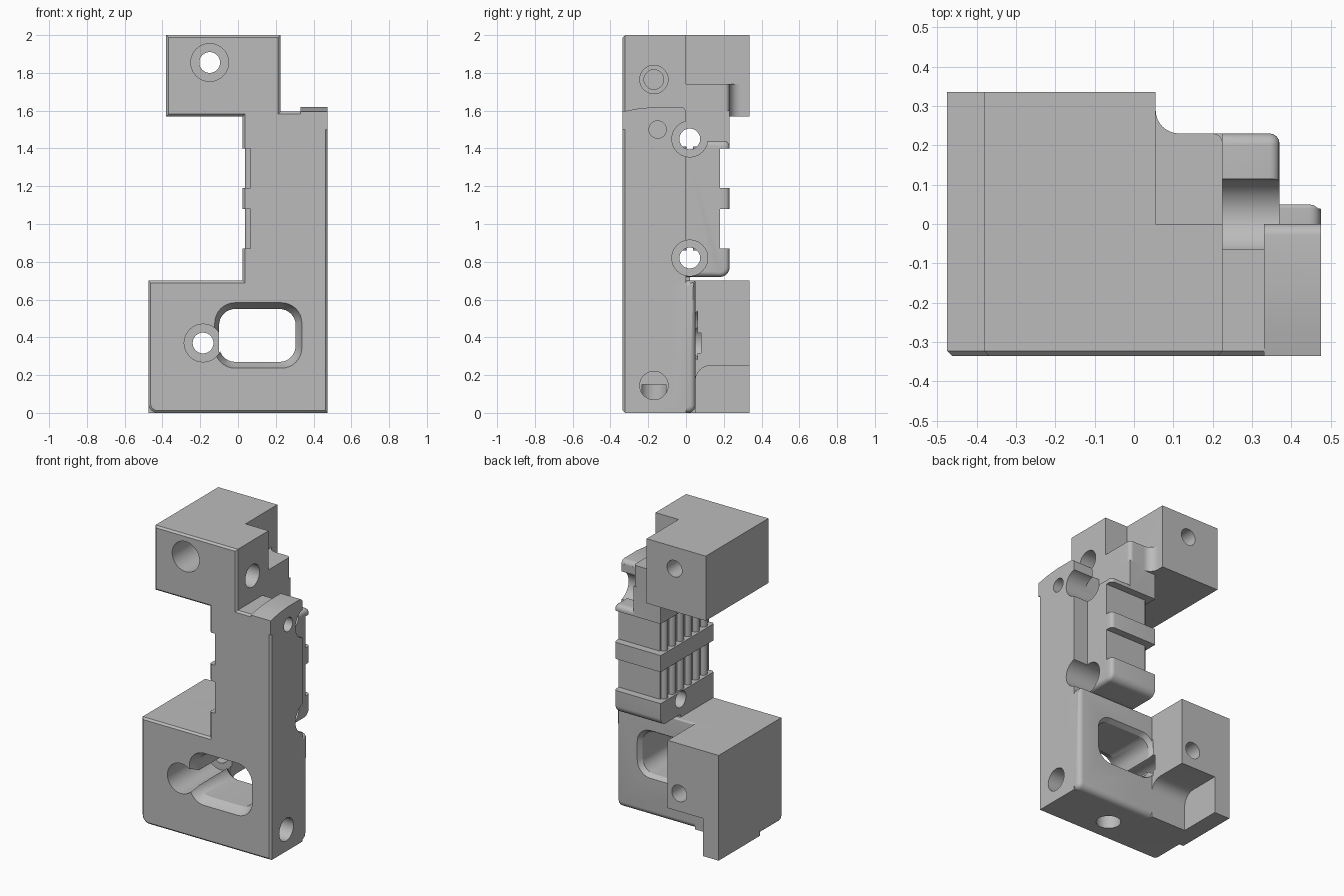
import bpy, bmesh, math
from mathutils import Vector

cube = bpy.data.objects.get("Cube")
if cube:
    bpy.data.objects.remove(cube, do_unlink=True)

grey = bpy.data.materials.new("plain_grey")
grey.use_nodes = True
COLOUR = (0.5, 0.5, 0.5, 1)
grey.diffuse_color = COLOUR
grey.node_tree.nodes["Principled BSDF"].inputs["Base Color"].default_value = COLOUR


def fillet(points):
    """Round each right-angled corner that carries a radius."""
    out = []
    for i, p in enumerate(points):
        here = Vector(p[:2])
        if len(p) == 2:
            out.append(here)
            continue
        d1 = (Vector(points[i - 1][:2]) - here).normalized()
        d2 = (Vector(points[(i + 1) % len(points)][:2]) - here).normalized()
        centre = here + (d1 + d2) * p[2]
        for k in range(9):
            a = math.pi / 2 * k / 8
            out.append(centre - (d2 * math.cos(a) + d1 * math.sin(a)) * p[2])
    return out


def place(axis, p, t):
    return {"x": (t, p[0], p[1]), "y": (p[0], t, p[1]), "z": (p[0], p[1], t)}[axis]


def loft(name, axis, sections, edge=None):
    """Skin matching outlines along an axis; edge = (end, size, segments) bevels one cap."""
    bm = bmesh.new()
    rings = [[bm.verts.new(place(axis, p, t)) for p in pts] for pts, t in sections]
    caps = [bm.faces.new(rings[0]), bm.faces.new(rings[-1])]
    n = len(rings[0])
    for a, b in zip(rings, rings[1:]):
        for i in range(n):
            bm.faces.new((a[i], a[(i + 1) % n], b[(i + 1) % n], b[i]))
    bmesh.ops.recalc_face_normals(bm, faces=bm.faces)
    if edge:
        bmesh.ops.bevel(bm, geom=list(caps[edge[0]].edges), offset=edge[1],
                        segments=edge[2], profile=0.5, affect='EDGES')
    mesh = bpy.data.meshes.new(name)
    bm.to_mesh(mesh)
    bm.free()
    mesh.materials.append(grey)
    obj = bpy.data.objects.new(name, mesh)
    bpy.context.collection.objects.link(obj)
    return obj


def prism(name, axis, points, lo, hi, edge=None):
    pts = fillet(points)
    return loft(name, axis, [(pts, lo), (pts, hi)], edge)


def rect(u0, u1, v0, v1, r=0):
    corners = [(u0, v0), (u1, v0), (u1, v1), (u0, v1)]
    return [c + (r,) for c in corners] if r else corners


def box(name, x0, x1, y0, y1, z0, z1):
    return prism(name, "z", rect(x0, x1, y0, y1), z0, z1)


def drill(name, axis, centre, radius, lo, hi):
    ring = [(centre[0] + radius * math.cos(a), centre[1] + radius * math.sin(a))
            for a in (math.tau * k / 40 for k in range(40))]
    return loft(name, axis, [(ring, lo), (ring, hi)])


def combine(body, tool, operation):
    tool.hide_render = True
    mod = body.modifiers.new(tool.name, 'BOOLEAN')
    mod.operation, mod.solver, mod.object = operation, 'EXACT', tool
    bpy.context.view_layer.objects.active = body
    bpy.ops.object.modifier_apply(modifier=mod.name)
    bpy.data.objects.remove(tool, do_unlink=True)


# Front plate: stepped outline with a chamfered front rim
body = prism("bracket_body", "y", [
    (-.475, 0, .05), (.475, 0), (.475, 1.595), (.225, 1.595), (.225, 2), (-.38, 2),
    (-.38, 1.57), (.025, 1.57), (.025, .7), (-.475, .7)], -.335, 0, (0, .012, 1))

# Solid parts behind the plate
solids = [
    prism("raised_tab", "x", [(-.335, 1.5), (0, 1.5), (0, 1.62, .03), (-.16, 1.62),
                              (-.26, 1.61), (-.335, 1.595)], .33, .475),
    prism("foot_plate", "x", [(-.1, 0), (.05, 0, .04), (.05, .7, .01), (-.1, .7)],
          -.475, .475, (1, .03, 4)),
    box("lower_block", -.475, -.1, -.1, .335, 0, .7),
    box("upper_block", -.38, .055, -.1, .335, 1.57, 2),
    prism("ledge", "z", [(0, -.1), (.225, -.1), (.225, .23, .025), (.055, .23, .06),
                         (.055, .3), (0, .3)], 1.57, 1.74),
    box("column_top", .025, .225, -.1, .23, 1.35, 1.6),
    prism("rear_column", "x", [(-.1, .72), (.23, .72, .05), (.23, 1.44, .03), (-.1, 1.44)],
          .025, .37, (1, .025, 4)),
    box("column_neck", .025, .34, -.1, .02, .65, .8),
]
for part in solids:
    combine(body, part, 'UNION')

# Cuts: rounded window, foot notch, channels on the column
cutters = [
    loft("window", "y", [(fillet(rect(-.125, .34, .235, .585, .11)), -.34),
                         (fillet(rect(-.115, .33, .245, .575, .1)), -.31),
                         (fillet(rect(-.1, .305, .27, .55, .085)), -.27),
                         (fillet(rect(-.1, .305, .27, .55, .085)), .02),
                         (fillet(rect(-.125, .33, .245, .575, .1)), .06)]),
    prism("foot_notch", "x", [(.05, -.1), (.4, -.1), (.4, .25), (.05, .25, .08)], -.36, 0),
    box("bolt_slot", .225, .33, -.065, .12, 1.45, 1.7),
    box("bolt_slot_rear", .225, .4, 0, .12, 1.44, 1.7),
]
for low, high in ((.87, 1.08), (1.19, 1.4)):
    cutters.append(box("side_channel", -.1, .065, -.4, .4, low, high))
    cutters.append(box("rear_channel", -.1, .5, .18, .4, low, high))

# Counterbored mounting holes from the front and from the side
for centre, floor in (((-.15, 1.855), .08), ((-.185, .37), .08)):
    cutters.append(drill("front_counterbore", "y", centre, .1, -.4, floor))
    cutters.append(drill("front_bolt_hole", "y", centre, .055, -.3, .4))
for centre in ((.02, 1.45), (.02, .82)):
    cutters.append(drill("side_counterbore", "x", centre, .095, .225, .6))
    cutters.append(drill("side_bolt_hole", "x", centre, .055, -.1, .5))

# Blind holes
cutters += [
    drill("upper_side_hole", "x", (-.17, 1.765), .075, .12, .4),
    drill("upper_side_pilot", "x", (-.17, 1.765), .052, .02, .2),
    drill("tab_hole", "x", (-.15, 1.5), .046, .25, .6),
    drill("lower_side_hole", "x", (-.17, .145), .075, .1, .6),
    drill("underside_hole", "z", (.06, -.17), .075, -.1, .15),
]
for tool in cutters:
    combine(body, tool, 'DIFFERENCE')

# Upright ribs inside the side channels
ribs = []
for low, high in ((.86, 1.09), (1.18, 1.41)):
    for k in range(6):
        ribs.append(drill("comb_rib", "z", (.06, -.27 + k * .083), .024, low, high))
ribs_group = ribs[0]
ribs_group.name = "comb_ribs"

for obj in [body] + ribs:
    bpy.ops.object.select_all(action='DESELECT')
    obj.select_set(True)
    bpy.context.view_layer.objects.active = obj
    bpy.ops.object.shade_smooth_by_angle(angle=math.radians(30))
